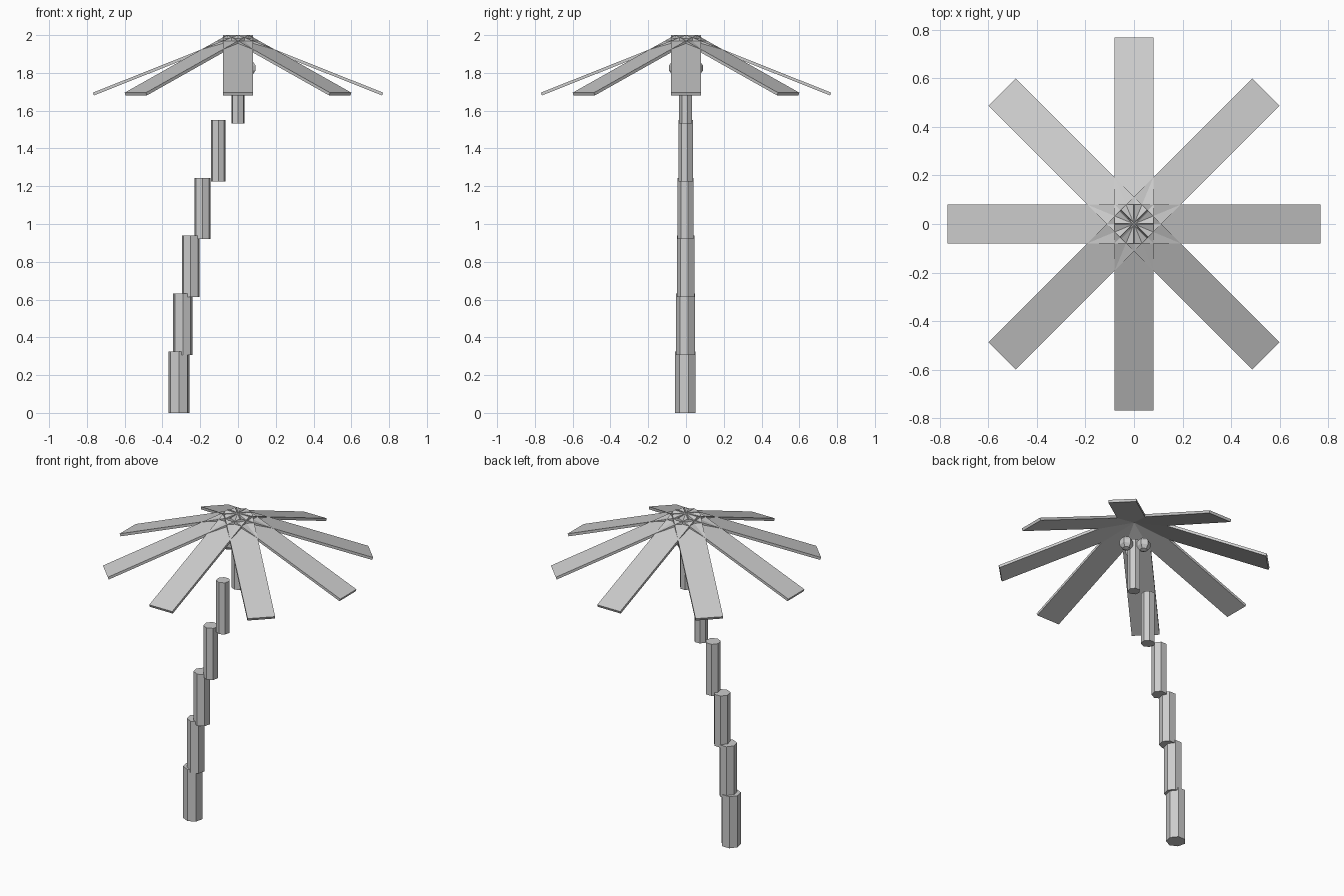
import bpy
from math import pi, cos, sin, radians
from mathutils import Matrix

if "Cube" in bpy.data.objects:
    bpy.data.objects.remove(bpy.data.objects["Cube"])

# Trunk: six stacked seven-sided logs, stepping further sideways each time
for i in range(6):
    bpy.ops.mesh.primitive_cylinder_add(
        vertices=7, radius=0.057 - 0.0042 * i, depth=0.325,
        location=(-0.313 + 0.313 * i * (i + 1) / 30, 0, 0.1625 + 0.3065 * i),
        rotation=(0, 0, pi))
    bpy.context.object.name = f"trunk_segment_{i + 1}"

# Fronds: eight thin drooping planks meeting at the crown
LENGTH, WIDTH, THICK, DROOP = 0.824, 0.16, 0.016, radians(21.7)
for i in range(8):
    bpy.ops.mesh.primitive_cube_add(size=1)
    frond = bpy.context.object
    frond.name = f"frond_{i + 1}"
    frond.data.transform(
        Matrix.Translation((0, 0, 1.9926))
        @ Matrix.Rotation(i * pi / 4, 4, 'Z')
        @ Matrix.Rotation(DROOP, 4, 'Y')
        @ Matrix.Translation((LENGTH / 2, 0, 0))
        @ Matrix.Diagonal((LENGTH, WIDTH, THICK, 1)))

# Coconuts: three low-poly balls around the trunk top
for i in range(3):
    a = i * 2 * pi / 3
    bpy.ops.mesh.primitive_uv_sphere_add(
        segments=6, ring_count=5, radius=0.042,
        location=(0.058 * cos(a), 0.058 * sin(a), 1.826))
    bpy.context.object.name = f"coconut_{i + 1}"
